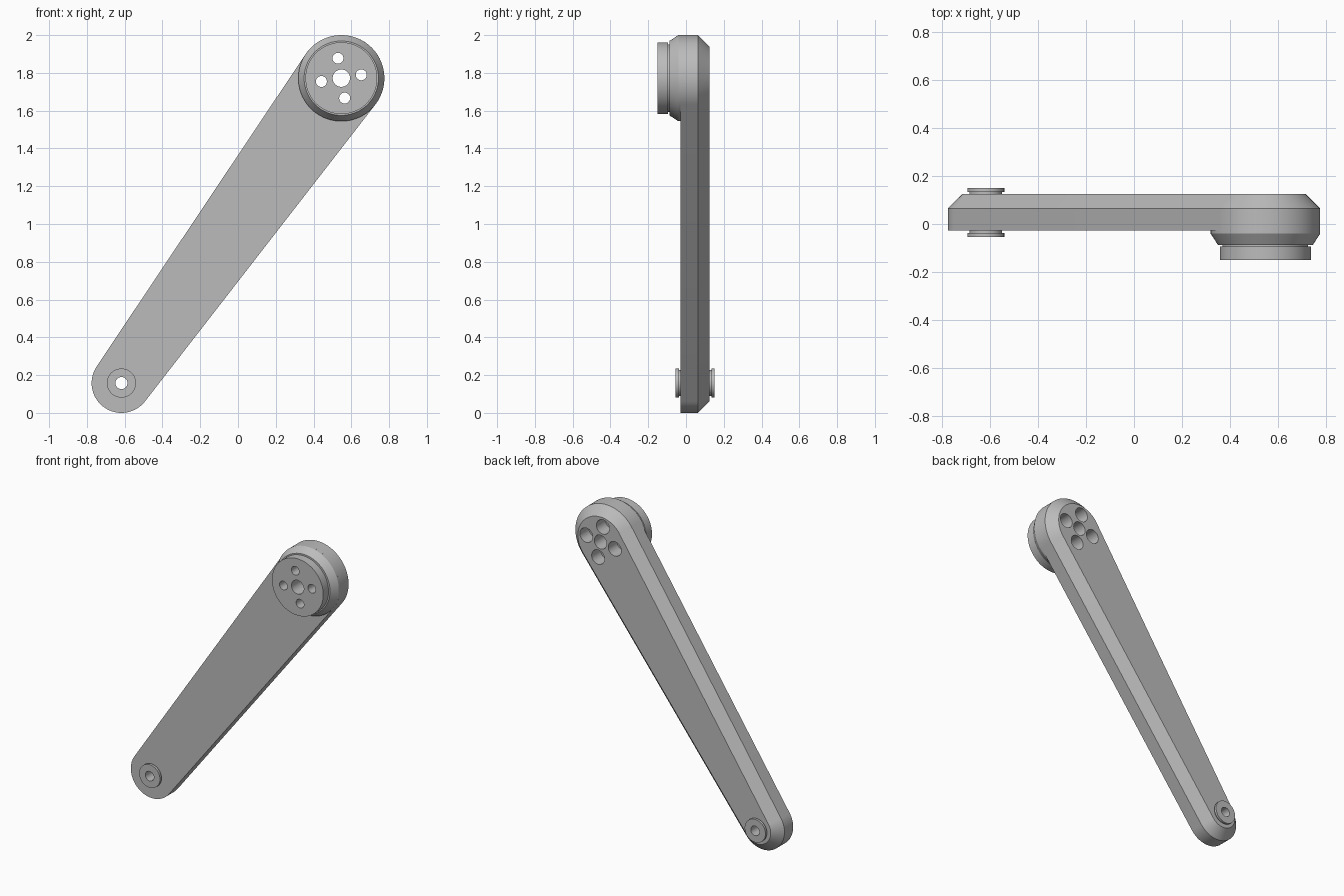
import bpy, bmesh
from math import cos, sin, pi, atan2, acos, hypot, radians

cube = bpy.data.objects.get("Cube")
if cube:
    bpy.data.objects.remove(cube, do_unlink=True)

grey = bpy.data.materials.new("plain_grey")
grey.use_nodes = True
grey.diffuse_color = (0.5, 0.5, 0.5, 1)
grey.node_tree.nodes["Principled BSDF"].inputs["Base Color"].default_value = (0.5, 0.5, 0.5, 1)

# Pivot centres (x, z) and end radii of the arm
LOW, LOW_R = (-0.617, 0.158), 0.158
TOP, TOP_R = (0.547, 1.772), 0.228
SEGS = 72


def arc(centre, r, start, end, n):
    return [(centre[0] + r * cos(start + (end - start) * i / n),
             centre[1] + r * sin(start + (end - start) * i / n)) for i in range(n + 1)]


def loft(name, sections):
    """Skin a list of (y, outline) sections and cap both ends."""
    bm = bmesh.new()
    loops = [[bm.verts.new((x, y, z)) for x, z in outline] for y, outline in sections]
    for a, b in zip(loops, loops[1:]):
        for i in range(len(a)):
            j = (i + 1) % len(a)
            bm.faces.new((a[i], a[j], b[j], b[i]))
    bm.faces.new(loops[0])
    bm.faces.new(loops[-1])
    bmesh.ops.recalc_face_normals(bm, faces=bm.faces)
    mesh = bpy.data.meshes.new(name)
    bm.to_mesh(mesh)
    bm.free()
    mesh.materials.append(grey)
    obj = bpy.data.objects.new(name, mesh)
    bpy.context.collection.objects.link(obj)
    return obj


def turned(name, centre, profile, segs=SEGS):
    """Round part along y from (y, radius) pairs."""
    return loft(name, [(y, arc(centre, r, 0, 2 * pi, segs)[:-1]) for y, r in profile])


def activate(obj):
    bpy.ops.object.select_all(action='DESELECT')
    obj.select_set(True)
    bpy.context.view_layer.objects.active = obj


def drill(obj, centre, r, y0=-0.3, y1=0.3):
    cutter = turned("cutter", centre, [(y0, r), (y1, r)], 32)
    cutter.hide_render = True
    mod = obj.modifiers.new("hole", 'BOOLEAN')
    mod.operation, mod.solver, mod.object = 'DIFFERENCE', 'EXACT', cutter
    activate(obj)
    bpy.ops.object.modifier_apply(modifier=mod.name)
    bpy.data.objects.remove(cutter, do_unlink=True)


def arm_outline(inset):
    dx, dz = TOP[0] - LOW[0], TOP[1] - LOW[1]
    phi, beta = atan2(dz, dx), acos((LOW_R - TOP_R) / hypot(dx, dz))
    return (arc(TOP, TOP_R - inset, phi - beta, phi + beta, 40)
            + arc(LOW, LOW_R - inset, phi + beta, phi + 2 * pi - beta, 40))


# Tapered arm with a chamfered back edge
arm = loft("arm", [(-0.028, arm_outline(0)), (0.064, arm_outline(0)), (0.124, arm_outline(0.06))])

# Chamfered hub carrying the round mounting flange
hub = turned("hub_flange", TOP, [(-0.028, TOP_R), (-0.04, TOP_R), (-0.088, 0.197), (-0.088, 0.178),
                                 (-0.094, 0.178), (-0.094, 0.19), (-0.15, 0.19)])

# Sleeve through the lower pivot, flanged at both ends
sleeve = turned("pivot_sleeve", LOW, [(-0.055, 0.077), (-0.038, 0.077), (-0.038, 0.068),
                                      (0.134, 0.068), (0.134, 0.077), (0.15, 0.077)])
drill(sleeve, LOW, 0.032)
drill(arm, LOW, 0.06)

# Centre bore and four bolt holes, counterbored from the back
bolts = arc(TOP, 0.107, radians(9.5), radians(369.5), 4)[:-1]
for part in (arm, hub):
    drill(part, TOP, 0.046)
    for bolt in bolts:
        drill(part, bolt, 0.029)
for bolt in bolts:
    drill(arm, bolt, 0.048, 0.03, 0.3)

for part in (arm, hub, sleeve):
    activate(part)
    bpy.ops.object.shade_smooth_by_angle(angle=radians(30))
